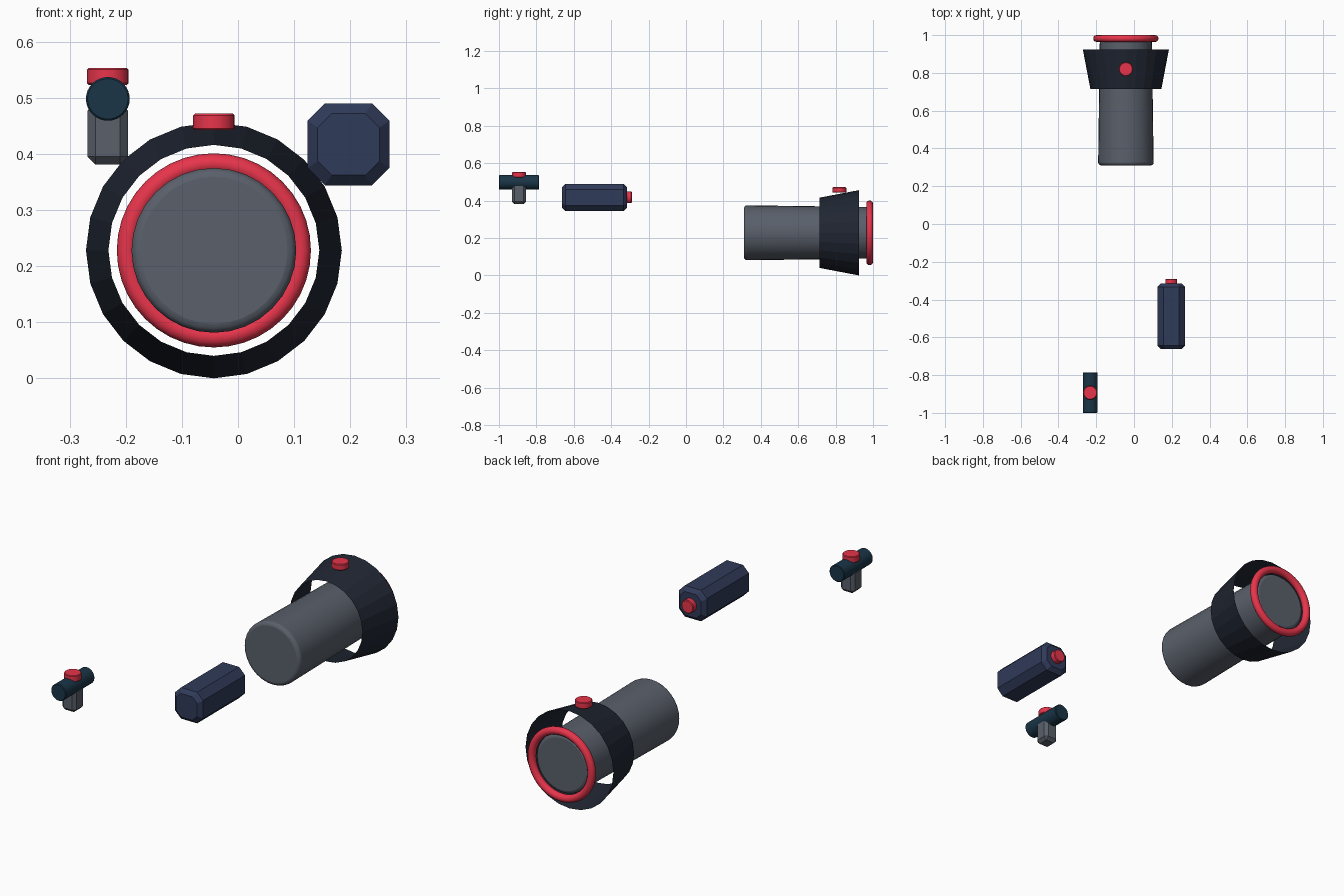
import bpy, bmesh, math
from mathutils import Matrix

if "Cube" in bpy.data.objects:
    bpy.data.objects.remove(bpy.data.objects["Cube"])


def material(name, rgb):
    m = bpy.data.materials.new(name)
    m.diffuse_color = (*rgb, 1)
    m.use_nodes = True
    m.node_tree.nodes["Principled BSDF"].inputs["Base Color"].default_value = m.diffuse_color
    return m


RED = material("red", (0.80, 0.035, 0.07))
BLACK = material("near_black", (0.014, 0.019, 0.032))
NAVY = material("navy", (0.03, 0.043, 0.10))
TEAL = material("dark_teal", (0.01, 0.035, 0.062))
GREY = material("slate_grey", (0.10, 0.115, 0.145))

ROT = {"z": Matrix.Identity(4), "y": Matrix.Rotation(-math.pi / 2, 4, "X")}


def finish(bm, name, mat, loc, bevel=0, segments=1, smooth=True):
    me = bpy.data.meshes.new(name)
    bm.to_mesh(me)
    bm.free()
    ob = bpy.data.objects.new(name, me)
    bpy.context.collection.objects.link(ob)
    ob.location = loc
    me.materials.append(mat)
    if bevel:
        b = ob.modifiers.new("bevel", "BEVEL")
        b.width, b.segments = bevel, segments
        b.limit_method, b.angle_limit = "ANGLE", math.radians(50)
    if smooth:
        bpy.ops.object.select_all(action="DESELECT")
        ob.select_set(True)
        bpy.context.view_layer.objects.active = ob
        bpy.ops.object.shade_smooth_by_angle(angle=math.radians(35))
    return ob


def tube(name, mat, loc, r1, r2, length, axis="z", sides=32, caps=True, **kw):
    bm = bmesh.new()
    bmesh.ops.create_cone(bm, cap_ends=caps, segments=sides, radius1=r1,
                          radius2=r2, depth=length, matrix=ROT[axis])
    return finish(bm, name, mat, loc, **kw)


def button(name, loc, radius, height, axis="z"):
    tube(name, RED, loc, radius, radius, height, axis, 24, bevel=0.003)


# Large lamp: tapered body, open flared collar, end ring, top button
CX, CZ = -0.043, 0.228
tube("lamp_body", GREY, (CX, 0.645, CZ), 0.147, 0.138, 0.67, "y", 32,
     bevel=0.016, segments=3)
tube("lamp_collar", BLACK, (CX, 0.82, CZ), 0.188, 0.228, 0.21, "y", 24,
     caps=False, smooth=False)
bpy.ops.mesh.primitive_torus_add(major_segments=40, minor_segments=12,
                                 major_radius=0.155, minor_radius=0.018,
                                 location=(CX, 0.982, CZ),
                                 rotation=(math.pi / 2, 0, 0))
ring = bpy.context.object
ring.name = "lamp_end_ring"
ring.data.materials.append(RED)
bpy.ops.object.shade_smooth_by_angle(angle=math.radians(60))
button("lamp_button", (CX, 0.82, 0.457), 0.037, 0.029)

# Navy battery block: chamfered square prism with bevelled ends
h, c, e = 0.073, 0.031, 0.018
y0, y1 = -0.662, -0.315
bm = bmesh.new()
rows = []
for y, s in ((y0, h - e), (y0 + e, h), (y1 - e, h), (y1, h - e)):
    k = s - c + (0.006 if s < h else 0)
    pts = ((k, -s), (s, -k), (s, k), (k, s), (-k, s), (-s, k), (-s, -k), (-k, -s))
    rows.append([bm.verts.new((px, y, pz)) for px, pz in pts])
for a, b in zip(rows, rows[1:]):
    for i in range(8):
        j = (i + 1) % 8
        bm.faces.new((a[i], a[j], b[j], b[i]))
bm.faces.new(rows[0])
bm.faces.new(rows[-1][::-1])
bmesh.ops.recalc_face_normals(bm, faces=bm.faces)
finish(bm, "battery_block", NAVY, (0.197, 0, 0.417), smooth=False)
button("battery_button", (0.197, -0.305, 0.417), 0.031, 0.03, "y")

# Small sight: barrel, chamfered stem, top button
SX, SY = -0.232, -0.893
tube("sight_barrel", TEAL, (SX, SY, 0.498), 0.039, 0.039, 0.214, "y", 32,
     bevel=0.003)
bm = bmesh.new()
bmesh.ops.create_cube(bm, size=1, matrix=Matrix.Diagonal((0.072, 0.075, 0.11, 1)))
finish(bm, "sight_stem", GREY, (SX, SY, 0.436), bevel=0.014, smooth=False)
button("sight_button", (SX, SY, 0.538), 0.037, 0.03)
